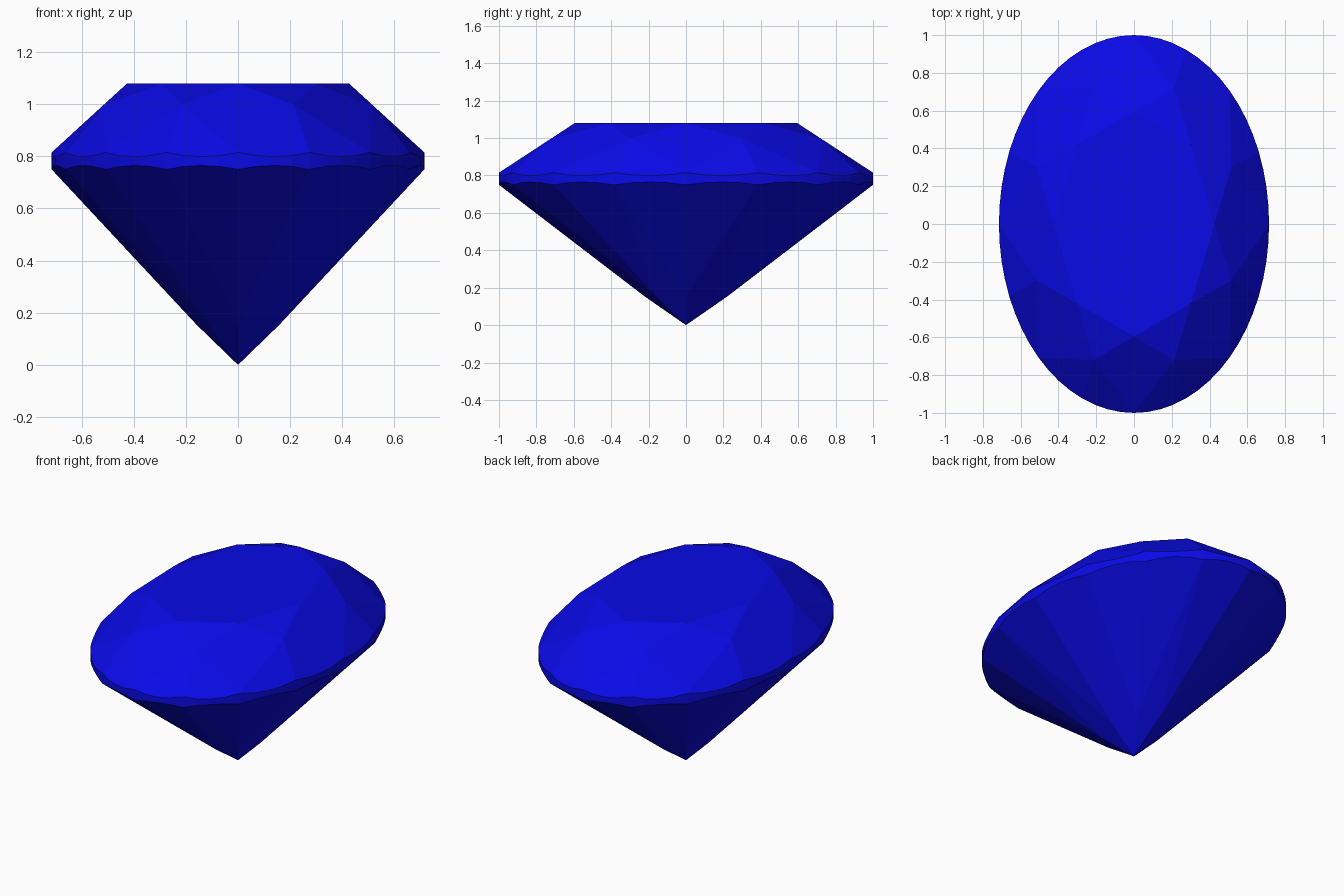
import bpy, bmesh
from math import sin, cos, pi, radians

if "Cube" in bpy.data.objects:
    bpy.data.objects.remove(bpy.data.objects["Cube"])

# Proportions, worked out on a round brilliant and then squeezed to an oval
X_SCALE = 0.715
TABLE_R, TABLE_Z = 0.595, 1.08
STAR_R = 0.78
GIRDLE_TOP, GIRDLE_LOW = 0.815, 0.75
LOWER_R = 0.22
SEGMENTS = 64
STEP = pi / 8            # 22.5 degrees between girdle facet corners
HALF = STEP / 2


def ring(count, radius, z, start=0.0):
    return [(radius * cos(start + i * 2 * pi / count),
             radius * sin(start + i * 2 * pi / count), z) for i in range(count)]


# Heights that keep the kite facets flat
star_z = TABLE_Z - (STAR_R * cos(STEP) - TABLE_R) / (1 - TABLE_R) * (TABLE_Z - GIRDLE_TOP)
lower_z = GIRDLE_LOW * LOWER_R * cos(STEP)

# Slopes of the facets touching the girdle, which give its scalloped edges
up_slope = (star_z - GIRDLE_TOP) / (cos(HALF) - STAR_R * cos(HALF))
low_slope = (GIRDLE_LOW - lower_z) / (cos(HALF) - LOWER_R * cos(HALF))

# Table, star points, pavilion points and culet
points = ring(8, TABLE_R, TABLE_Z) + ring(8, STAR_R, star_z, STEP)
points += ring(8, LOWER_R, lower_z) + [(0, 0, 0)]

# Scalloped girdle
for i in range(SEGMENTS):
    a = i * 2 * pi / SEGMENTS
    bulge = cos(a % STEP - HALF) - cos(HALF)
    points.append((cos(a), sin(a), GIRDLE_TOP - up_slope * bulge))
    points.append((cos(a), sin(a), GIRDLE_LOW + low_slope * bulge))

# Wrap the points in a convex shell and merge coplanar triangles into facets
bm = bmesh.new()
for x, y, z in points:
    bm.verts.new((x * X_SCALE, y, z))
bmesh.ops.convex_hull(bm, input=bm.verts[:])
bmesh.ops.dissolve_limit(bm, angle_limit=radians(0.5),
                         verts=bm.verts[:], edges=bm.edges[:])
bmesh.ops.recalc_face_normals(bm, faces=bm.faces[:])

mesh = bpy.data.meshes.new("oval_gem")
bm.to_mesh(mesh)
bm.free()
gem = bpy.data.objects.new("oval_gem", mesh)
bpy.context.collection.objects.link(gem)

# Deep blue stone
blue = bpy.data.materials.new("blue_stone")
blue.diffuse_color = (0.003, 0.003, 0.8, 1)
blue.use_nodes = True
blue.node_tree.nodes["Principled BSDF"].inputs["Base Color"].default_value = blue.diffuse_color
mesh.materials.append(blue)
